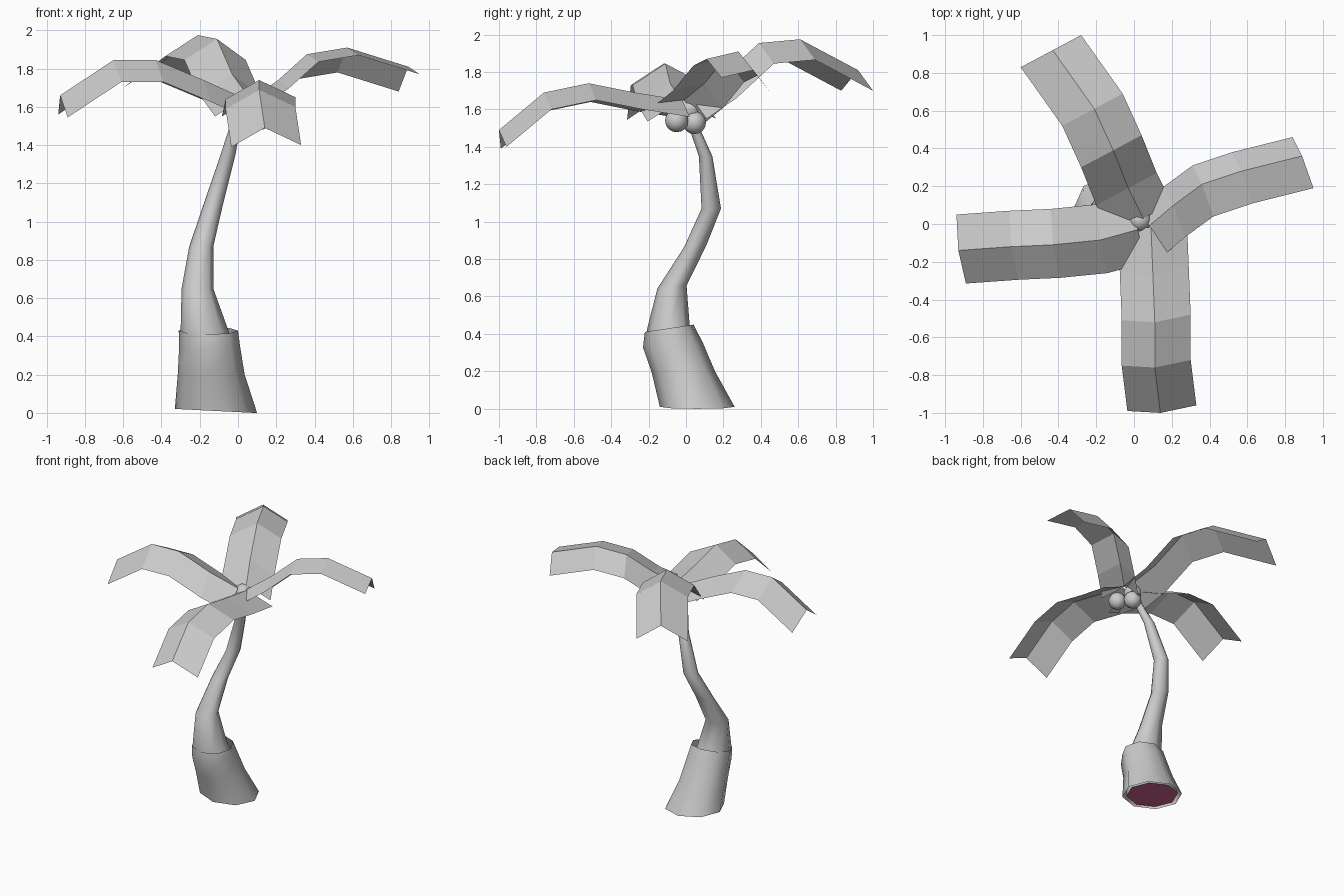
import bpy, bmesh
from math import cos, sin, tau
from mathutils import Vector

if "Cube" in bpy.data.objects:
    bpy.data.objects.remove(bpy.data.objects["Cube"])

SIDES = 8


def finish(bm, name, smooth):
    bm.normal_update()
    me = bpy.data.meshes.new(name)
    bm.to_mesh(me)
    bm.free()
    for p in me.polygons:
        p.use_smooth = smooth and len(p.vertices) <= 4
    ob = bpy.data.objects.new(name, me)
    bpy.context.collection.objects.link(ob)
    return ob


def tube(name, rings, cap=False):
    """Loft rings of (x, y, z, radius x, radius y, tilt x, tilt y)."""
    bm = bmesh.new()
    loops = []
    for x, y, z, rx, ry, tx, ty in rings:
        loop = []
        for i in range(SIDES):
            dx, dy = rx * cos(tau * i / SIDES), ry * sin(tau * i / SIDES)
            loop.append(bm.verts.new((x + dx, y + dy, z + tx * dx + ty * dy)))
        loops.append(loop)
    for a, b in zip(loops, loops[1:]):
        for i in range(SIDES):
            j = (i + 1) % SIDES
            bm.faces.new((a[i], a[j], b[j], b[i]))
    if cap:
        bm.faces.new(loops[-1])
        bm.faces.new(loops[0][::-1]).material_index = 1
    return finish(bm, name, True)


def frond(name, ridge, left, right):
    """Roof-shaped leaf: a ridge path with an edge hanging on either side."""
    bm = bmesh.new()
    rows = [[bm.verts.new(Vector(p) + Vector(o)) for o in (left, (0, 0, 0), right)]
            for p in ridge]
    for a, b in zip(rows, rows[1:]):
        for i in (0, 1):
            bm.faces.new((a[i], a[i + 1], b[i + 1], b[i]))
    bmesh.ops.recalc_face_normals(bm, faces=bm.faces)
    bm.normal_update()
    if sum(f.normal.z for f in bm.faces) < 0:
        bmesh.ops.reverse_faces(bm, faces=bm.faces)
    return finish(bm, name, False)


# Open sleeve around the foot of the trunk
tube("trunk_base", [
    (-0.115, 0.06, 0.010, 0.215, 0.20, -0.05, 0),
    (-0.140, -0.015, 0.20, 0.175, 0.17, 0, 0),
    (-0.148, -0.07, 0.34, 0.16, 0.16, 0, 0.08),
    (-0.155, -0.09, 0.43, 0.155, 0.13, 0, 0.15)])

# Curved tapering trunk with a pink underside
trunk = tube("trunk", [
    (-0.115, 0.06, 0.015, 0.185, 0.175, -0.05, 0),
    (-0.145, -0.02, 0.20, 0.155, 0.155, 0, 0),
    (-0.175, -0.095, 0.43, 0.125, 0.115, 0, 0.1),
    (-0.212, -0.075, 0.65, 0.083, 0.078, 0, 0.1),
    (-0.192, 0.05, 0.87, 0.063, 0.06, 0, 0.1),
    (-0.135, 0.135, 1.07, 0.052, 0.052, 0, 0),
    (-0.052, 0.105, 1.35, 0.039, 0.036, 0, 0),
    (-0.015, 0.045, 1.50, 0.028, 0.028, 0, 0),
    (0.02, 0.0, 1.63, 0.025, 0.025, 0, 0)], cap=True)
pink = bpy.data.materials.new("pink")
pink.diffuse_color = (0.62, 0.12, 0.25, 1)
pink.use_nodes = True
pink.node_tree.nodes["Principled BSDF"].inputs["Base Color"].default_value = pink.diffuse_color
grey = bpy.data.materials.new("grey")
grey.diffuse_color = (0.8, 0.8, 0.8, 1)
grey.use_nodes = True
grey.node_tree.nodes["Principled BSDF"].inputs["Base Color"].default_value = grey.diffuse_color
trunk.data.materials.append(grey)
trunk.data.materials.append(pink)

# Four drooping fronds
frond("front_frond",
      [(0.09, -0.02, 1.65), (0.10, -0.27, 1.69), (0.11, -0.52, 1.74),
       (0.11, -0.76, 1.69), (0.14, -1.00, 1.49)],
      (-0.175, 0.01, -0.10), (0.19, 0.04, -0.09))
frond("left_frond",
      [(0.02, -0.03, 1.65), (-0.18, -0.085, 1.74), (-0.43, -0.11, 1.845),
       (-0.65, -0.12, 1.845), (-0.93, -0.14, 1.66)],
      (0.04, -0.175, -0.115), (-0.01, 0.19, -0.10))
frond("back_frond",
      [(0.05, 0.03, 1.66), (-0.03, 0.19, 1.77), (-0.11, 0.39, 1.955),
       (-0.21, 0.61, 1.975), (-0.43, 0.92, 1.81)],
      (-0.17, -0.09, -0.11), (0.15, 0.08, -0.11))
frond("right_frond",
      [(0.08, -0.01, 1.65), (0.21, 0.10, 1.74), (0.36, 0.21, 1.875),
       (0.57, 0.28, 1.91), (0.89, 0.36, 1.81)],
      (-0.05, 0.10, -0.13), (0.06, -0.17, -0.04))

# Cluster of three nuts under the crown
for i, pos in enumerate([(0.03, 0.02, 1.60), (0.11, -0.05, 1.54), (0.05, 0.045, 1.53)]):
    bm = bmesh.new()
    bmesh.ops.create_uvsphere(bm, u_segments=12, v_segments=8, radius=0.062)
    bmesh.ops.translate(bm, verts=bm.verts, vec=pos)
    finish(bm, f"nut_{i + 1}", True)
